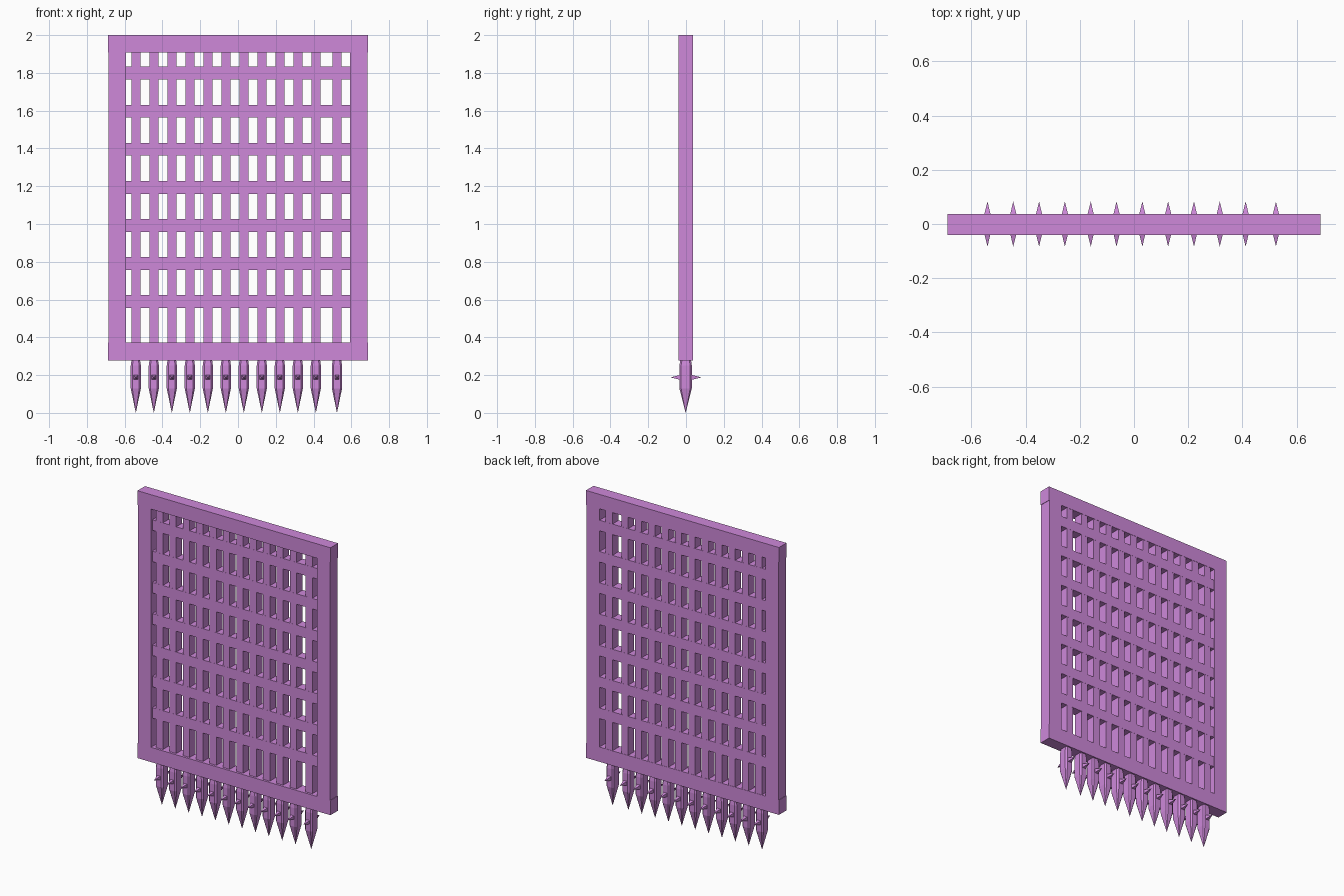
import bpy, bmesh

if "Cube" in bpy.data.objects:
    bpy.data.objects.remove(bpy.data.objects["Cube"])


def finish(name, bm, mat):
    bmesh.ops.recalc_face_normals(bm, faces=bm.faces)
    me = bpy.data.meshes.new(name)
    bm.to_mesh(me)
    bm.free()
    me.materials.append(mat)
    ob = bpy.data.objects.new(name, me)
    bpy.context.collection.objects.link(ob)
    return ob


def box(name, x0, x1, y0, y1, z0, z1, mat):
    bm = bmesh.new()
    bmesh.ops.create_cube(bm, size=1)
    for v in bm.verts:
        v.co.x = x0 if v.co.x < 0 else x1
        v.co.y = y0 if v.co.y < 0 else y1
        v.co.z = z0 if v.co.z < 0 else z1
    return finish(name, bm, mat)


def spike(name, x, y, mat):
    bm = bmesh.new()
    rings = []
    # chamfered-square shank, then a long taper to the tip
    for z, hx, hy in ((0.29, 0.021, 0.027), (0.25, 0.027, 0.033), (0.13, 0.027, 0.033)):
        c = 0.009
        pts = [(hx, -hy + c), (hx, hy - c), (hx - c, hy), (-hx + c, hy),
               (-hx, hy - c), (-hx, -hy + c), (-hx + c, -hy), (hx - c, -hy)]
        rings.append([bm.verts.new((x + px, y + py, z)) for px, py in pts])
    tip = bm.verts.new((x, y, 0))
    bm.faces.new(rings[0])
    for i in range(8):
        j = (i + 1) % 8
        for a, b in zip(rings, rings[1:]):
            bm.faces.new((a[i], a[j], b[j], b[i]))
        bm.faces.new((rings[-1][i], rings[-1][j], tip))
    # small four-sided thorns on front and back
    r = 0.013
    for s in (-1, 1):
        base = [bm.verts.new((x + dx * r, s * 0.03, 0.188 + dz * r))
                for dx, dz in ((-1, -1), (1, -1), (1, 1), (-1, 1))]
        end = bm.verts.new((x, s * 0.083, 0.188))
        bm.faces.new(base)
        for i in range(4):
            bm.faces.new((base[i], base[(i + 1) % 4], end))
    return finish(name, bm, mat)


iron = bpy.data.materials.new("painted_iron")
iron.diffuse_color = (0.62, 0.25, 0.70, 1)
iron.use_nodes = True
iron.node_tree.nodes["Principled BSDF"].inputs["Base Color"].default_value = iron.diffuse_color

# outer frame
FRONT, BACK = -0.041, 0.036
box("top_rail", -0.688, 0.688, FRONT, BACK, 1.907, 2.0, iron)
box("bottom_rail", -0.688, 0.688, FRONT, BACK, 0.277, 0.372, iron)
for side, x0, x1 in (("left", -0.685, -0.592), ("right", 0.592, 0.685)):
    box(side + "_stile", x0, x1, FRONT, BACK, 0.37, 1.91, iron)

# horizontal bars, set back slightly from the frame front
for i in range(7):
    z = 1.799 - 0.2017 * i
    box("cross_bar", -0.6, 0.6, -0.027, 0.035, z - 0.034, z + 0.034, iron)

# vertical bars with a spike under each; the last one is spaced wider
xs = [-0.541 + 0.0953 * i for i in range(11)] + [0.524]
for x in xs:
    box("vertical_bar", x - 0.024, x + 0.024, -0.0265, 0.0345, 0.36, 1.92, iron)
    spike("spike", x, -0.002, iron)
